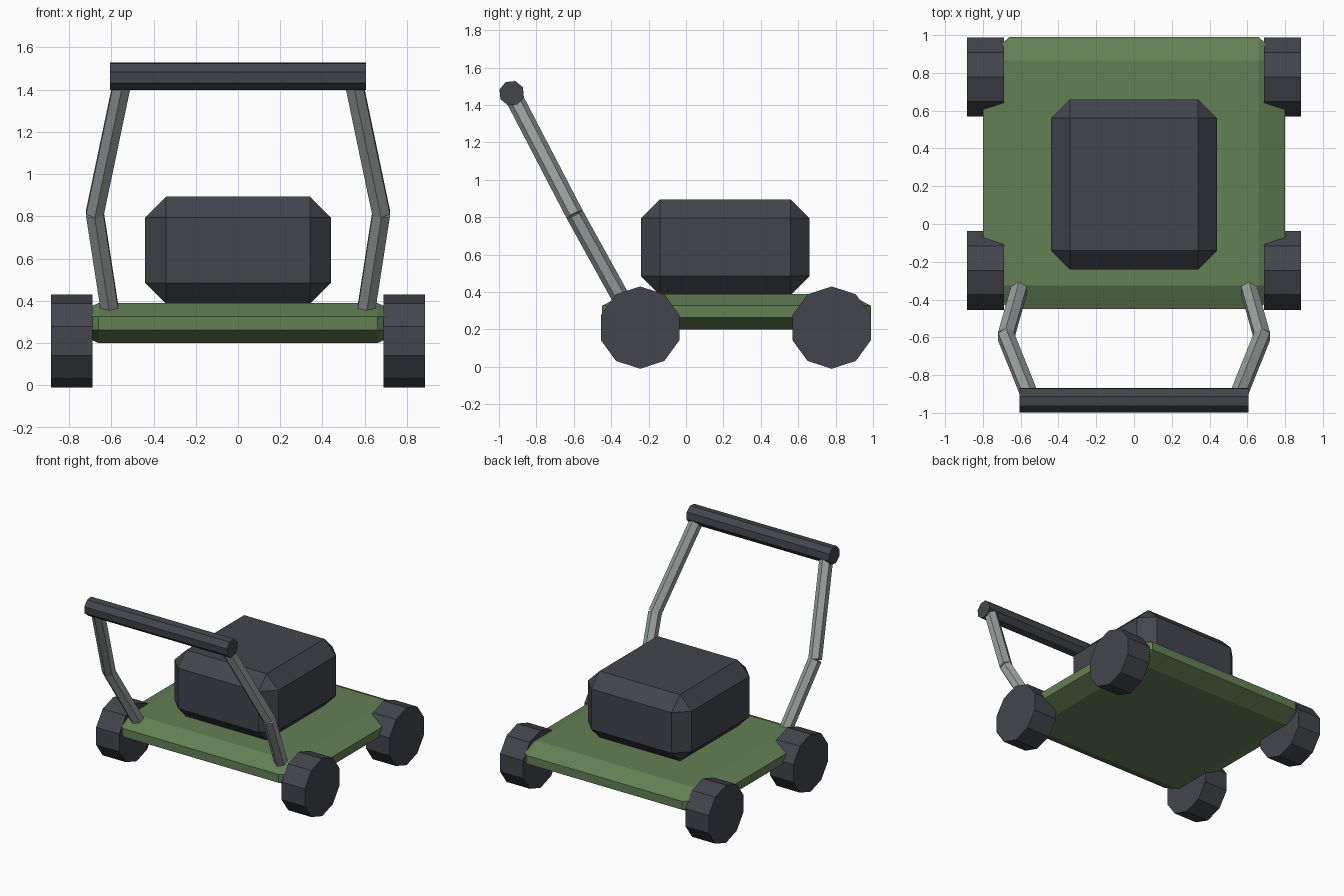
import bpy, bmesh, math
from mathutils import Vector, Matrix

cube = bpy.data.objects.get("Cube")
if cube:
    bpy.data.objects.remove(cube, do_unlink=True)


def material(name, rgb):
    m = bpy.data.materials.new(name)
    m.use_nodes = True
    m.diffuse_color = (*rgb, 1)
    m.node_tree.nodes["Principled BSDF"].inputs["Base Color"].default_value = (*rgb, 1)
    return m


DARK = material("dark slate", (0.055, 0.06, 0.073))
GREEN = material("moss green", (0.125, 0.215, 0.09))
GREY = material("steel grey", (0.32, 0.36, 0.35))


def finish(bm, name, mat):
    bmesh.ops.recalc_face_normals(bm, faces=bm.faces)
    mesh = bpy.data.meshes.new(name)
    bm.to_mesh(mesh)
    bm.free()
    mesh.materials.append(mat)
    obj = bpy.data.objects.new(name, mesh)
    bpy.context.collection.objects.link(obj)
    return obj


def chamfered_box(name, low, high, cut, mat):
    """Box with every edge cut flat, by a different amount along each axis."""
    low, high, cut = Vector(low), Vector(high), Vector(cut)
    centre, half = (low + high) / 2, (high - low) / 2
    bm = bmesh.new()
    for sx in (-1, 1):
        for sy in (-1, 1):
            for sz in (-1, 1):
                for axis in range(3):
                    p = half - cut
                    p[axis] = half[axis]
                    bm.verts.new(centre + Vector((sx * p.x, sy * p.y, sz * p.z)))
    bmesh.ops.convex_hull(bm, input=bm.verts)
    bmesh.ops.dissolve_limit(bm, angle_limit=0.01, verts=bm.verts, edges=bm.edges)
    return finish(bm, name, mat)


def rod(name, start, end, radius, sides, mat, turn=0):
    """Flat-sided cylinder; turn sets the angle of the first corner from the side axis."""
    start, end = Vector(start), Vector(end)
    d = (end - start).normalized()
    ref = Vector((0, 1, 0)) if abs(d.x) > 0.9 else Vector((1, 0, 0))
    u = (ref - d * ref.dot(d)).normalized()
    frame = Matrix((u, d.cross(u), d)).transposed().to_4x4()
    bm = bmesh.new()
    bmesh.ops.create_cone(bm, cap_ends=True, segments=sides, radius1=radius,
                          radius2=radius, depth=(end - start).length)
    bmesh.ops.transform(bm, verts=bm.verts, matrix=Matrix.Translation((start + end) / 2)
                        @ frame @ Matrix.Rotation(math.radians(turn - 90), 4, "Z"))
    return finish(bm, name, mat)


# Deck and engine housing
chamfered_box("deck", (-0.8, -0.45, 0.2), (0.8, 0.99, 0.39), (0.14, 0.125, 0.063), GREEN)
chamfered_box("engine_housing", (-0.44, -0.24, 0.385), (0.44, 0.66, 0.895),
              (0.1, 0.1, 0.1), DARK)

# Wheels and handle arms on both sides
for side, label in ((1, "left"), (-1, "right")):
    for y, place in ((-0.245, "front"), (0.779, "back")):
        rod(f"{place}_{label}_wheel", (side * 0.688, y, 0.21), (side * 0.885, y, 0.21),
            0.22, 10, DARK, 90)
    foot = (side * 0.605, -0.335, 0.345)
    elbow = (side * 0.678, -0.595, 0.815)
    grip = (side * 0.545, -0.925, 1.45)
    rod(f"lower_handle_arm_{label}", foot, elbow, 0.048, 6, GREY, 90)
    rod(f"upper_handle_arm_{label}", elbow, grip, 0.048, 6, GREY, 90)

# Handle bar
rod("handle_bar", (-0.605, -0.932, 1.463), (0.605, -0.932, 1.463), 0.068, 8, DARK, 28)
